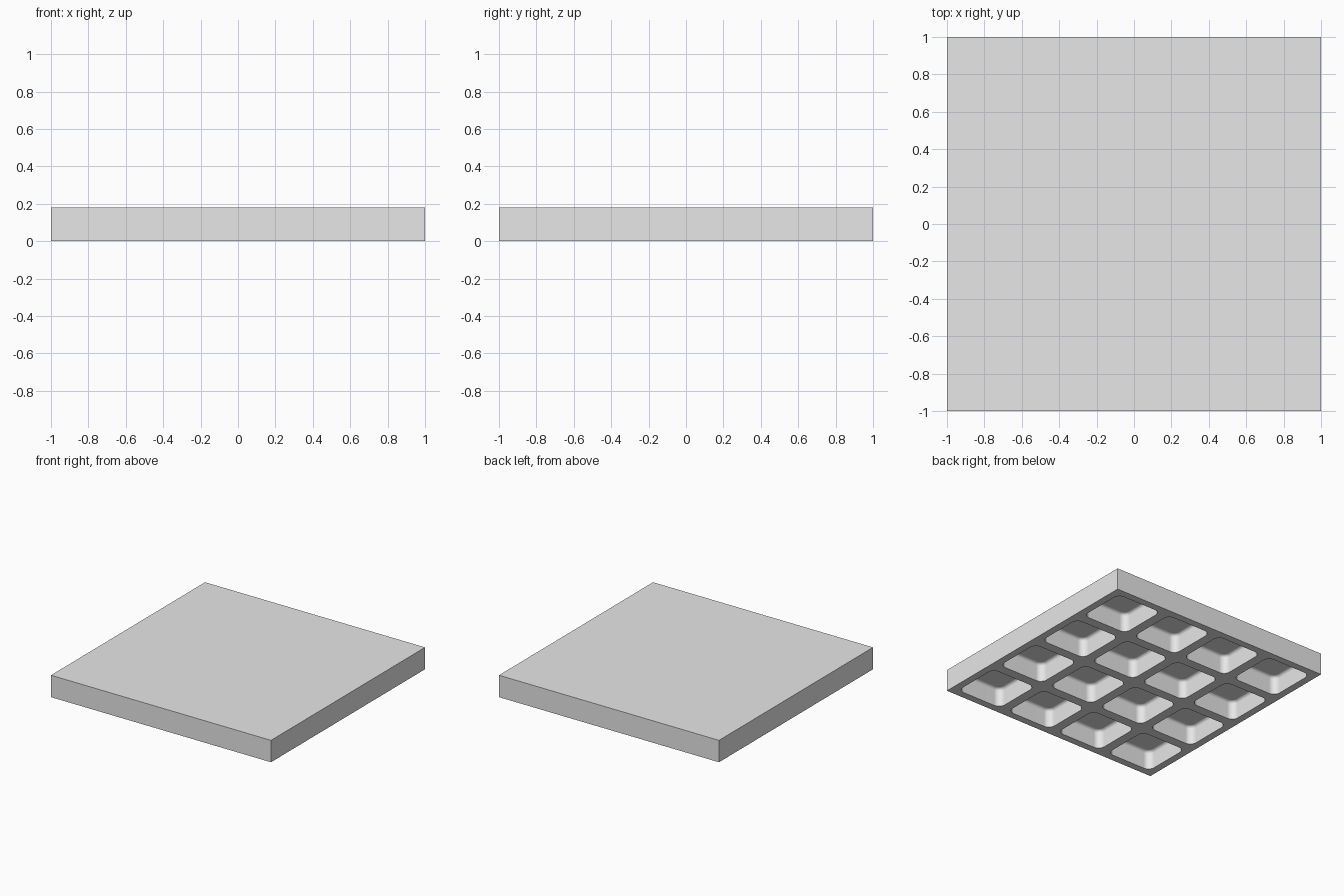
import bpy
import bmesh
import math
from mathutils import Matrix

HEIGHT = 0.18        # slab thickness
PITCH = 0.49         # spacing of the pockets
POCKET = 0.41        # pocket width
DEPTH = 0.155        # pocket depth
COUNT = 4            # pockets per side

default = bpy.data.objects.get("Cube")
if default:
    bpy.data.objects.remove(default, do_unlink=True)

gray = bpy.data.materials.new("light gray")
gray.use_nodes = True
gray.diffuse_color = (0.8, 0.8, 0.8, 1)
gray.node_tree.nodes["Principled BSDF"].inputs["Base Color"].default_value = (0.8, 0.8, 0.8, 1)


def make_object(name, bm):
    mesh = bpy.data.meshes.new(name)
    bm.to_mesh(mesh)
    bm.free()
    mesh.materials.append(gray)
    obj = bpy.data.objects.new(name, mesh)
    bpy.context.collection.objects.link(obj)
    return obj


def add_box(bm, size, centre):
    matrix = Matrix.Translation(centre) @ Matrix.Diagonal((*size, 1))
    bmesh.ops.create_cube(bm, size=1, matrix=matrix)


# Square slab
bm = bmesh.new()
add_box(bm, (2, 2, HEIGHT), (0, 0, HEIGHT / 2))
slab = make_object("slab", bm)

# Rounded pocket shapes, reaching a little below the slab
bm = bmesh.new()
below = 0.1
tall = DEPTH + below
offsets = [(i - (COUNT - 1) / 2) * PITCH for i in range(COUNT)]
for x in offsets:
    for y in offsets:
        add_box(bm, (POCKET, POCKET, tall), (x, y, DEPTH - tall / 2))

upright = [e for e in bm.edges if abs(e.verts[0].co.z - e.verts[1].co.z) > below]
bmesh.ops.bevel(bm, geom=upright, offset=0.055, segments=6, profile=0.5, affect='EDGES')

# Soft inner edge around each pocket ceiling
rim = [e for e in bm.edges if all(v.co.z > DEPTH - 0.001 for v in e.verts)]
bmesh.ops.bevel(bm, geom=rim, offset=0.025, segments=4, profile=0.5, affect='EDGES')
bmesh.ops.recalc_face_normals(bm, faces=bm.faces)
cutter = make_object("pocket_cutter", bm)
cutter.hide_render = True

# Cut the pockets into the underside
bpy.ops.object.select_all(action='DESELECT')
bpy.context.view_layer.objects.active = slab
slab.select_set(True)
cut = slab.modifiers.new("pockets", 'BOOLEAN')
cut.operation = 'DIFFERENCE'
cut.solver = 'EXACT'
cut.object = cutter
bpy.ops.object.modifier_apply(modifier=cut.name)
bpy.data.objects.remove(cutter, do_unlink=True)

# Smooth the rounded walls, keeping the outer edges and openings crisp
bpy.ops.object.shade_smooth_by_angle(angle=math.radians(35))
weighted = slab.modifiers.new("flat walls", 'WEIGHTED_NORMAL')
weighted.keep_sharp = True
